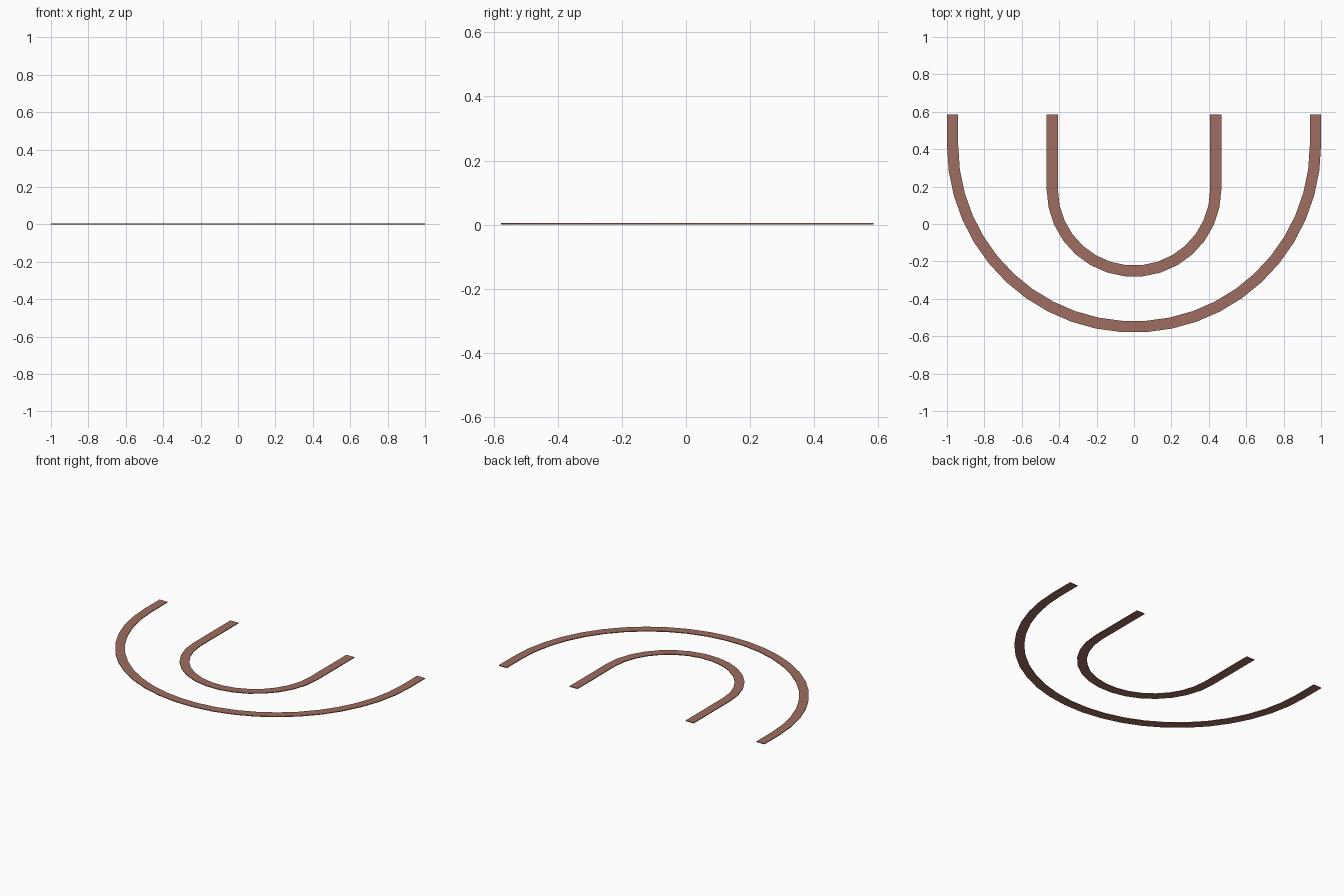
import bpy, bmesh, math

if "Cube" in bpy.data.objects:
    bpy.data.objects.remove(bpy.data.objects["Cube"])

# Shared brown material
brown = bpy.data.materials.new("brown")
brown.diffuse_color = (0.35, 0.155, 0.115, 1)
brown.use_nodes = True
brown.node_tree.nodes["Principled BSDF"].inputs["Base Color"].default_value = brown.diffuse_color

TOP_Y = 0.585
WIDTH = 0.06
THICK = 0.005


def u_outline(radius, centre_y, segments):
    """Points of a U: straight leg, half circle, straight leg."""
    pts = [(-radius, TOP_Y)]
    for i in range(segments + 1):
        a = math.pi + math.pi * i / segments
        pts.append((radius * math.cos(a), centre_y + radius * math.sin(a)))
    pts.append((radius, TOP_Y))
    return pts


def u_strip(name, radius, segments):
    """Flat U-shaped band with its lowest point at y = radius below centre."""
    centre_y = radius[1]
    outer = u_outline(radius[0], centre_y, segments)
    inner = u_outline(radius[0] - WIDTH, centre_y, segments)
    bm = bmesh.new()
    vo = [bm.verts.new((x, y, 0)) for x, y in outer]
    vi = [bm.verts.new((x, y, 0)) for x, y in inner]
    for k in range(len(vo) - 1):
        bm.faces.new((vo[k], vo[k + 1], vi[k + 1], vi[k]))
    # Give the band its thin height
    ret = bmesh.ops.extrude_face_region(bm, geom=bm.faces[:], use_keep_orig=True)
    for v in ret["geom"]:
        if isinstance(v, bmesh.types.BMVert):
            v.co.z = THICK
    bmesh.ops.recalc_face_normals(bm, faces=bm.faces[:])
    me = bpy.data.meshes.new(name)
    bm.to_mesh(me)
    bm.free()
    me.materials.append(brown)
    ob = bpy.data.objects.new(name, me)
    bpy.context.collection.objects.link(ob)
    return ob


# Large outer band and small inner band: (radius, arc centre y)
u_strip("outer_band", (1.0, 0.42), 23)
u_strip("inner_band", (0.467, 0.185), 15)
